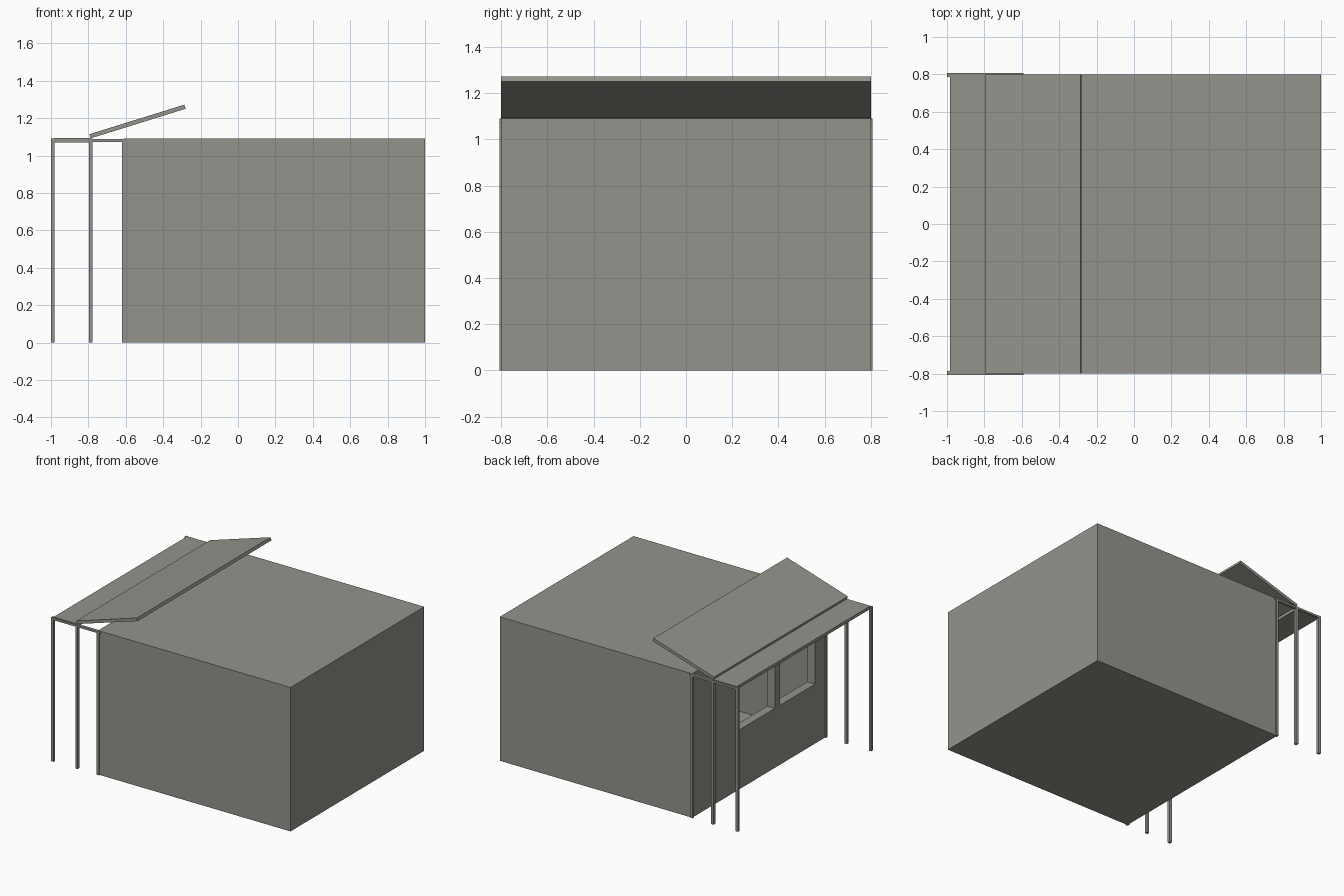
import bpy, bmesh

if "Cube" in bpy.data.objects:
    bpy.data.objects.remove(bpy.data.objects["Cube"])

grey = bpy.data.materials.new("warm_grey")
grey.diffuse_color = (0.30, 0.29, 0.26, 1)
grey.use_nodes = True
grey.node_tree.nodes["Principled BSDF"].inputs["Base Color"].default_value = grey.diffuse_color


def add(name, bm):
    bmesh.ops.recalc_face_normals(bm, faces=bm.faces[:])
    me = bpy.data.meshes.new(name)
    bm.to_mesh(me)
    bm.free()
    me.materials.append(grey)
    ob = bpy.data.objects.new(name, me)
    bpy.context.collection.objects.link(ob)
    return ob


def cube_bm(x, y, z):
    bm = bmesh.new()
    bmesh.ops.create_cube(bm, size=1)
    for v in bm.verts:
        v.co = [r[0] if c < 0 else r[1] for c, r in zip(v.co, (x, y, z))]
    return bm


def box(name, x, y, z):
    return add(name, cube_bm(x, y, z))


# hollow room, open towards the window wall
bm = cube_bm((-0.612, 1.0), (-0.8, 0.8), (0, 1.09))
bm.normal_update()
bmesh.ops.delete(bm, geom=[f for f in bm.faces if f.normal.x < -0.5], context='FACES_ONLY')
me = bpy.data.meshes.new("room_shell")
bm.to_mesh(me)
bm.free()
me.materials.append(grey)
room = bpy.data.objects.new("room_shell", me)
bpy.context.collection.objects.link(room)
mod = room.modifiers.new("thickness", 'SOLIDIFY')
mod.thickness = 0.005
mod.offset = -1

# window wall with two openings
wall = box("window_wall", (-0.612, -0.547), (-0.797, 0.797), (0.003, 1.087))
for i, (y0, y1) in enumerate(((-0.19, 0.235), (-0.67, -0.25))):
    cut = box(f"window_cutter_{i + 1}", (-0.7, -0.45), (y0, y1), (0.45, 0.95))
    cut.hide_render = True
    cut.hide_viewport = True
    mod = wall.modifiers.new("opening", 'BOOLEAN')
    mod.object = cut
    mod.solver = 'EXACT'

# posts and roof rails on both sides
for side, s in (("front", -1), ("back", 1)):
    ys = sorted((s * 0.787, s * 0.808))
    box(f"{side}_outer_post", (-1.0, -0.98), ys, (0, 1.09))
    box(f"{side}_middle_post", (-0.797, -0.777), ys, (0, 1.09))
    box(f"{side}_wall_post", (-0.62, -0.60), ys, (0, 1.088))
    box(f"{side}_roof_rail", (-0.98, -0.59), ys, (1.073, 1.088))

# flat porch roof
box("porch_roof", (-0.985, -0.787), (-0.8, 0.8), (1.07, 1.093))

# raised hatch panel, an extruded sloping profile
bm = bmesh.new()
profile = [(-0.788, 1.092), (-0.28, 1.25), (-0.287, 1.272), (-0.795, 1.114)]
face = bm.faces.new([bm.verts.new((x, -0.8, z)) for x, z in profile])
new = bmesh.ops.extrude_face_region(bm, geom=[face])["geom"]
bmesh.ops.translate(bm, vec=(0, 1.6, 0),
                    verts=[g for g in new if isinstance(g, bmesh.types.BMVert)])
add("raised_hatch_panel", bm)
